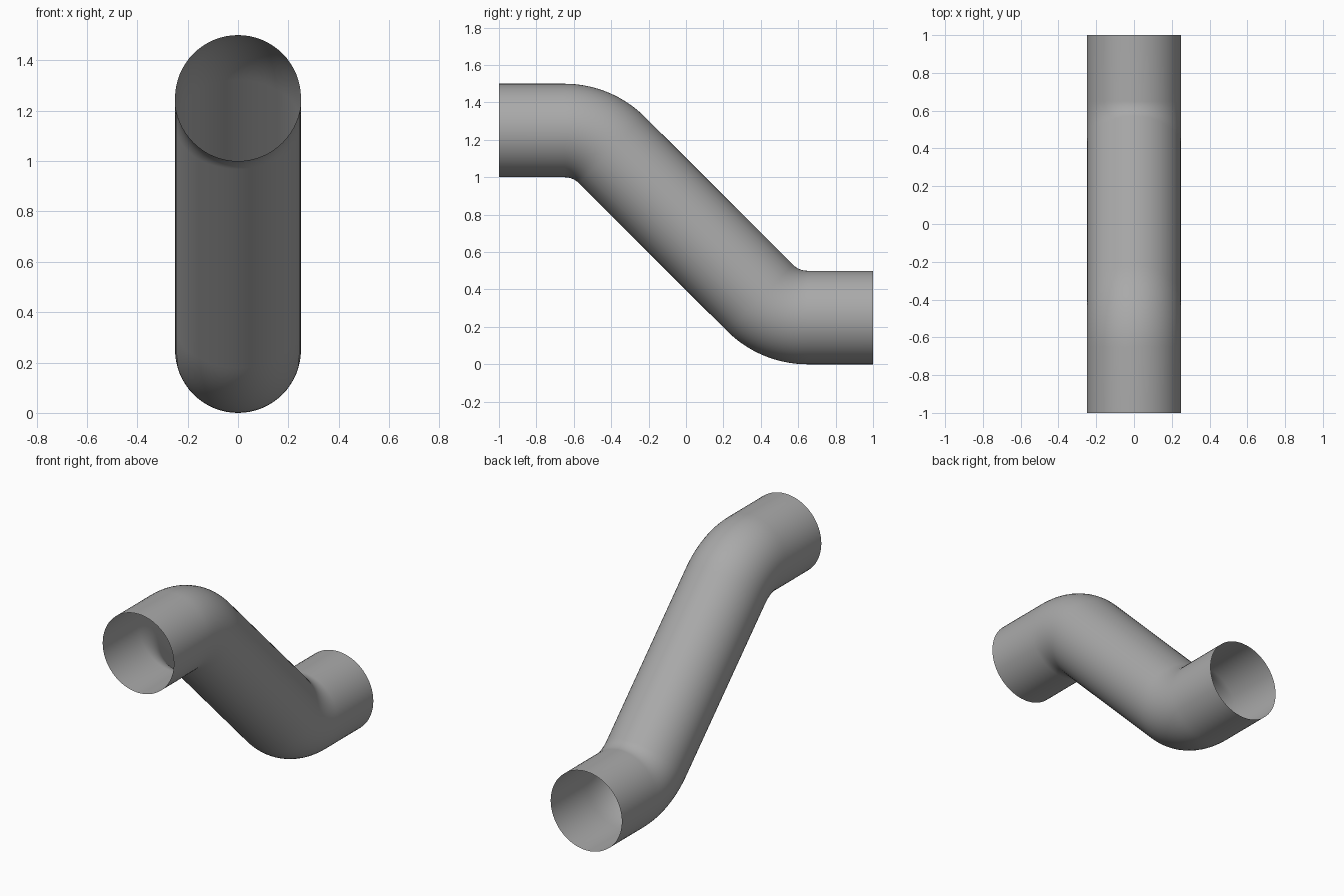
import bpy, bmesh, math
from mathutils import Vector

if "Cube" in bpy.data.objects:
    bpy.data.objects.remove(bpy.data.objects["Cube"])

RADIUS = 0.25        # pipe radius
BEND = 0.36          # bend radius of the centre line
TANGENT = 0.65       # distance from the middle where bends meet the straight ends
SIDES, STEPS = 64, 16
ANGLE = math.radians(45)

# Centre line as (y, z, downward tilt): straight, bend, slope to the middle
half = [(-1.0, 1.25, 0.0)]
for i in range(STEPS + 1):
    a = ANGLE * i / STEPS
    half.append((-TANGENT + BEND * math.sin(a), 1.25 - BEND + BEND * math.cos(a), a))
# The lower half is the upper half turned about the middle point (0, 0.75)
path = half + [(-y, 1.5 - z, a) for y, z, a in reversed(half)]

# Sweep a circle along the centre line, leaving both ends open
bm = bmesh.new()
rings = []
for y, z, tilt in path:
    normal = Vector((0, math.sin(tilt), math.cos(tilt)))
    ring = []
    for k in range(SIDES):
        a = 2 * math.pi * k / SIDES
        offset = Vector((1, 0, 0)) * math.cos(a) + normal * math.sin(a)
        ring.append(bm.verts.new(Vector((0, y, z)) + RADIUS * offset))
    rings.append(ring)
for r0, r1 in zip(rings, rings[1:]):
    for k in range(SIDES):
        n = (k + 1) % SIDES
        face = bm.faces.new((r0[k], r1[k], r1[n], r0[n]))
        face.smooth = True

mesh = bpy.data.meshes.new("offset_pipe")
bm.to_mesh(mesh)
bm.free()
pipe = bpy.data.objects.new("offset_pipe", mesh)
bpy.context.collection.objects.link(pipe)

# Plain grey finish
grey = bpy.data.materials.new("grey")
grey.diffuse_color = (0.4, 0.4, 0.4, 1)
grey.use_nodes = True
grey.node_tree.nodes["Principled BSDF"].inputs["Base Color"].default_value = grey.diffuse_color
mesh.materials.append(grey)
